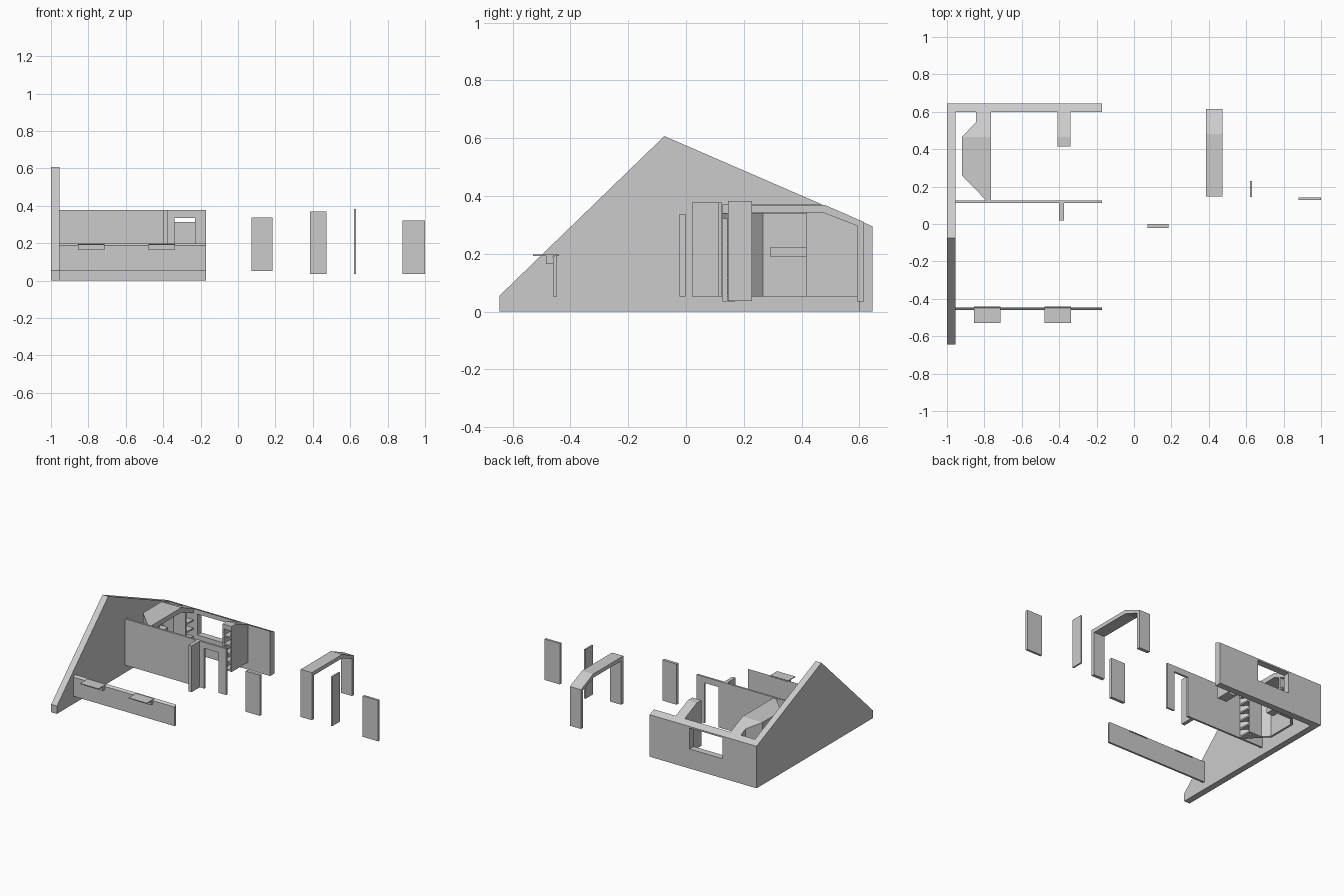
import bpy, bmesh

if "Cube" in bpy.data.objects:
    bpy.data.objects.remove(bpy.data.objects["Cube"])


def solid(name, bottom, top):
    """Closed solid between two matching polygons."""
    bm = bmesh.new()
    a = [bm.verts.new(p) for p in bottom]
    b = [bm.verts.new(p) for p in top]
    n = len(a)
    bm.faces.new(a[::-1])
    bm.faces.new(b)
    for i in range(n):
        j = (i + 1) % n
        bm.faces.new((a[i], a[j], b[j], b[i]))
    bmesh.ops.recalc_face_normals(bm, faces=bm.faces)
    me = bpy.data.meshes.new(name)
    bm.to_mesh(me)
    bm.free()
    ob = bpy.data.objects.new(name, me)
    bpy.context.collection.objects.link(ob)
    return ob


def prism_x(name, yz, x0, x1):
    return solid(name, [(x0, y, z) for y, z in yz], [(x1, y, z) for y, z in yz])


def prism_y(name, xz, y0, y1):
    return solid(name, [(x, y0, z) for x, z in xz], [(x, y1, z) for x, z in xz])


def plan(name, xy, low, high):
    return solid(name, [(x, y, low(y)) for x, y in xy], [(x, y, high(y)) for x, y in xy])


def box(name, x0, x1, y0, y1, z0, z1):
    return prism_x(name, [(y0, z0), (y1, z0), (y1, z1), (y0, z1)], x0, x1)


def at(z):
    return lambda y: z


def top(y):
    """Flat ceiling height that bends down to follow the roof slope."""
    return min(0.373, 0.607 - 0.4333 * (y + 0.075))


def under(y):
    return top(y) - 0.033


# Gable end wall
prism_x("gable_wall", [(-.645, 0), (.645, 0), (.645, .295), (-.075, .607), (-.645, .055)], -1, -.955)

# Back wall with window opening
back = prism_x("back_wall", [(.599, 0), (.645, 0), (.645, .295), (.599, .315)], -.955, -.17)
cutter = box("window_cutter", -.735, -.48, .5, .7, .137, .284)
mod = back.modifiers.new("window", "BOOLEAN")
mod.operation = "DIFFERENCE"
mod.solver = "EXACT"
mod.object = cutter
cutter.hide_render = True
cutter.hide_viewport = True

# Middle wall with doorway, and its short return wall
prism_y("middle_wall", [(-.955, .053), (-.34, .053), (-.34, .336), (-.23, .336), (-.23, .053),
                        (-.17, .053), (-.17, .378), (-.955, .378)], .111, .125)
box("return_wall", -.4, -.375, .02, .111, .053, .378)

# Low front wall with bevelled top, and two ledges
prism_x("front_wall", [(-.46, .053), (-.446, .053), (-.446, .2), (-.46, .187)], -.955, -.17)
for i, (x0, x1) in enumerate([(-.855, -.713), (-.478, -.337)]):
    box(f"ledge_top_{i}", x0, x1, -.53, -.44, .192, .197)
    box(f"ledge_block_{i}", x0, x1, -.485, -.46, .165, .192)

# Alcove: angled shell walls
outer = [(-.79, .126), (-.92, .26), (-.92, .465), (-.845, .545), (-.845, .599)]
inner = [(-.77, .126), (-.905, .266), (-.905, .459), (-.83, .539), (-.83, .599)]
for i in range(4):
    plan(f"alcove_wall_{i}", [outer[i], outer[i + 1], inner[i + 1], inner[i]], at(.053), under)

# Alcove: flat and sloping ceiling
plan("alcove_ceiling_flat", [(-.79, .126), (-.765, .126), (-.765, .465), (-.92, .465), (-.92, .26)], under, top)
plan("alcove_ceiling_slope", [(-.92, .465), (-.765, .465), (-.765, .599), (-.845, .599), (-.845, .545)], under, top)

# Alcove: bookcases at both ends and a ledge on the back
plan("alcove_side_near", [(-.765, .212), (-.765, .224), (-.87, .224), (-.858, .212)], at(.053), under)
plan("alcove_side_far", [(-.765, .51), (-.765, .522), (-.85, .522), (-.862, .51)], at(.053), under)
for i in range(5):
    z = .053 + i * .058
    if i < 5:
        plan(f"alcove_shelf_near_{i}", [(-.767, .126), (-.767, .212), (-.855, .212), (-.772, .126)], at(z), at(z + .01))
    if i < 4:
        plan(f"alcove_shelf_far_{i}", [(-.767, .522), (-.767, .599), (-.83, .599), (-.83, .539), (-.845, .522)],
             at(z), at(z + .01))
box("alcove_ledge", -.905, -.85, .29, .44, .19, .222)

# Free-standing bookcase against the back wall
y0, y1 = .415, .599
side = [(y0, .053), (y1, .053), (y1, under(y1)), (.465, under(.465)), (y0, under(y0))]
prism_x("bookcase_side_left", side, -.41, -.401)
prism_x("bookcase_side_right", side, -.349, -.34)
prism_x("bookcase_top", [(y0, .34), (.465, .34), (y1, under(y1)), (y1, top(y1)), (.465, .373), (y0, .373)],
        -.41, -.34)
box("bookcase_back", -.401, -.349, .5, .51, .053, .32)
for i in range(5):
    z = .053 + i * .058
    box(f"bookcase_shelf_{i}", -.401, -.349, y0 + .003, .5, z, z + .01)

# Loose arched frame
prism_x("arched_frame", [(.146, .035), (.17, .035), (.17, .342), (.475, .342), (.591, .297), (.591, .035),
                         (.615, .035), (.615, .31), (.48, .369), (.146, .369)], .385, .472)

# Loose door leaves
box("door_a", .073, .185, -.022, -.001, .053, .338)
box("door_b", .62, .631, .145, .229, .036, .382)
box("door_c", .88, 1.0, .127, .143, .035, .322)
